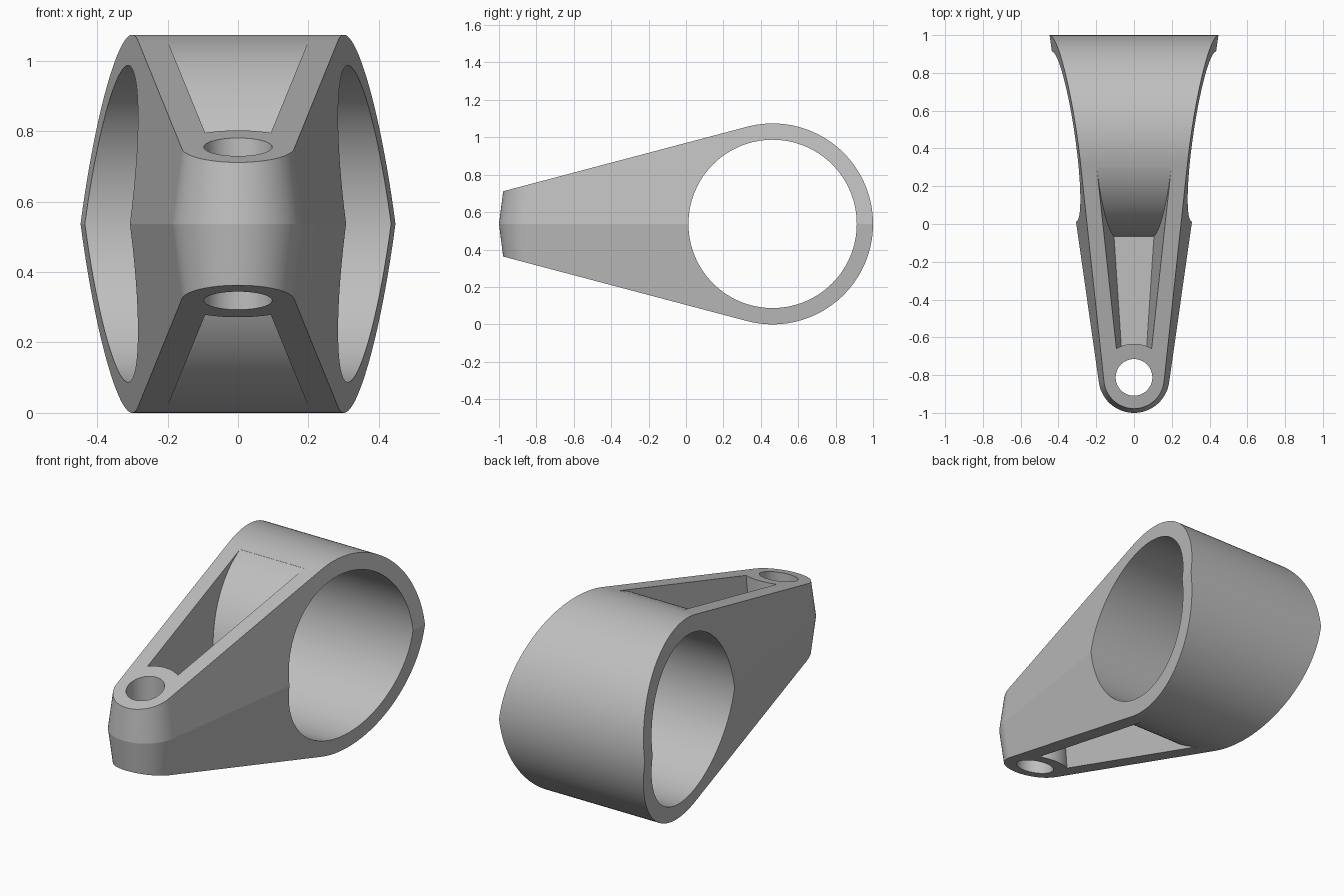
import bpy, bmesh
from math import sin, cos, atan, pi, radians

if "Cube" in bpy.data.objects:
    bpy.data.objects.remove(bpy.data.objects["Cube"], do_unlink=True)

MID = 0.537                 # height of the parting plane and of the bore axis
RING_Y, RING_R, BORE_R = 0.463, 0.537, 0.45
PIN_Y, PIN_R, BOSS_R = -0.812, 0.097, 0.178
DRAFT = 0.129               # how much the sides lean in per unit of height

grey = bpy.data.materials.new("light grey metal")
grey.use_nodes = True
colour = (0.52, 0.52, 0.52, 1)
grey.diffuse_color = colour
grey.node_tree.nodes["Principled BSDF"].inputs["Base Color"].default_value = colour


def loft(name, rings):
    """Closed solid through rings that have equal point counts."""
    bm = bmesh.new()
    loops = [[bm.verts.new(p) for p in ring] for ring in rings]
    n = len(loops[0])
    for a, b in zip(loops, loops[1:]):
        for i in range(n):
            j = (i + 1) % n
            bm.faces.new((a[i], a[j], b[j], b[i]))
    bm.faces.new(loops[0])
    bm.faces.new(loops[-1])
    bmesh.ops.recalc_face_normals(bm, faces=bm.faces)
    mesh = bpy.data.meshes.new(name)
    bm.to_mesh(mesh)
    bm.free()
    mesh.materials.append(grey)
    obj = bpy.data.objects.new(name, mesh)
    bpy.context.collection.objects.link(obj)
    return obj


def arc(cx, cy, r, start, end, steps):
    return [(cx + r * cos(start + (end - start) * i / steps),
             cy + r * sin(start + (end - start) * i / steps)) for i in range(steps + 1)]


def across(name, profile, half=0.8):
    """Extrude a side profile of (y, z) along x."""
    return loft(name, [[(x, y, z) for y, z in profile] for x in (-half, half)])


def upright(name, profile):
    """Extrude a plan profile of (x, y) along z."""
    return loft(name, [[(x, y, z) for x, y in profile] for z in (-0.3, 1.4)])


def combine(target, tool, operation):
    mod = target.modifiers.new(operation.lower(), 'BOOLEAN')
    mod.object, mod.operation, mod.solver = tool, operation, 'EXACT'
    bpy.context.view_layer.objects.active = target
    bpy.ops.object.modifier_apply(modifier=mod.name)
    bpy.data.objects.remove(tool, do_unlink=True)


# Body plan: round nose widening to the back, leaning in from the middle
TAPER = 0.142
lean = atan(TAPER)


def plan(dz):
    r = 0.188 - DRAFT * abs(dz)
    back = r / cos(lean) + TAPER * (1.2 - PIN_Y)
    pts = arc(0, PIN_Y, r, -lean, -pi + lean, 48)
    pts += [(-back, 1.2), (back, 1.2)]
    return [(x, y, MID + dz) for x, y in pts]


lever = loft("lever_body", [plan(-0.6), plan(0), plan(0.6)])

# Side outline: ring with straight tangents running to the nose
tilt = atan(0.2645)
top_angle = pi / 2 + tilt
outline = arc(RING_Y, MID, RING_R, top_angle, -top_angle, 120)
nose_y = -1.1
tangent_y, tangent_z = outline[0]
rise = tangent_z - MID - 0.2645 * (tangent_y - nose_y)
outline += [(nose_y, MID - rise), (nose_y, MID + rise)]
combine(lever, across("side_outline", outline), 'INTERSECT')


# Pockets above and below the central web
def pocket_ring(side, dz):
    def half(y):
        return 0.067 + 0.066 * (y + 0.65) + 0.16 * (dz - 0.09)
    front, back = PIN_Y, 0.3
    return [(sx * half(y), y, MID + side * dz)
            for sx, y in ((-1, front), (1, front), (1, back), (-1, back))]


for side in (1, -1):
    pocket = loft("pocket", [pocket_ring(side, 0.09), pocket_ring(side, 0.62)])
    ring_keep = arc(RING_Y, MID, RING_R, top_angle, top_angle - 2 * pi, 144)[:-1]
    combine(pocket, across("ring_keep", ring_keep), 'DIFFERENCE')
    combine(pocket, upright("boss_keep", arc(0, PIN_Y, BOSS_R, 0, 2 * pi, 96)[:-1]), 'DIFFERENCE')
    combine(lever, pocket, 'DIFFERENCE')

# Large cross bore and small vertical pin hole
combine(lever, across("bore", arc(RING_Y, MID, BORE_R, 0, 2 * pi, 128)[:-1]), 'DIFFERENCE')
combine(lever, upright("pin_hole", arc(0, PIN_Y, PIN_R, 0, 2 * pi, 64)[:-1]), 'DIFFERENCE')

# Smooth curved walls, crisp edges
bpy.ops.object.select_all(action='DESELECT')
lever.select_set(True)
bpy.context.view_layer.objects.active = lever
bpy.ops.object.shade_smooth_by_angle(angle=radians(12))
weighted = lever.modifiers.new("even shading", 'WEIGHTED_NORMAL')
weighted.keep_sharp = True
